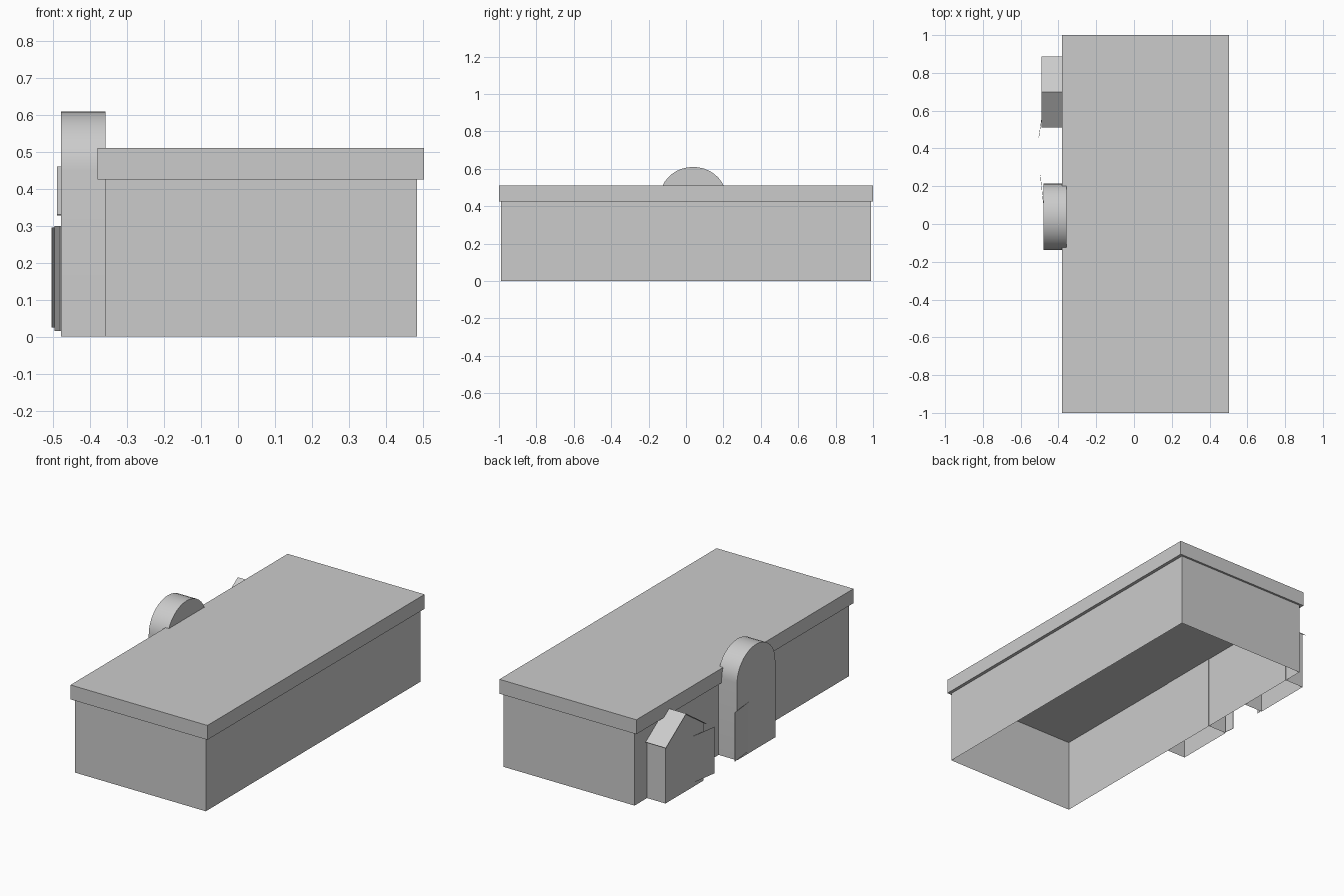
import bpy
import bmesh
from math import cos, sin, pi, radians

cube = bpy.data.objects.get("Cube")
if cube:
    bpy.data.objects.remove(cube, do_unlink=True)

GREY = (0.6, 0.6, 0.6, 1.0)
plaster = bpy.data.materials.new("plain_grey")
plaster.use_nodes = True
plaster.diffuse_color = GREY
plaster.node_tree.nodes["Principled BSDF"].inputs["Base Color"].default_value = GREY


def finish(name, bm):
    mesh = bpy.data.meshes.new(name)
    bm.to_mesh(mesh)
    bm.free()
    mesh.materials.append(plaster)
    obj = bpy.data.objects.new(name, mesh)
    bpy.context.collection.objects.link(obj)
    return obj


def thicken(obj, thickness, offset):
    mod = obj.modifiers.new("thickness", 'SOLIDIFY')
    mod.thickness = thickness
    mod.offset = offset


def prism(name, profile, x0, x1, closed=False, caps=True):
    """Extrude a counter-clockwise (y, z) profile along x; an open one has no floor."""
    bm = bmesh.new()
    a = [bm.verts.new((x0, y, z)) for y, z in profile]
    b = [bm.verts.new((x1, y, z)) for y, z in profile]
    n = len(profile)
    for i in range(n if closed else n - 1):
        j = (i + 1) % n
        bm.faces.new((a[i], a[j], b[j], b[i]))
    if caps:
        bm.faces.new(b)
        bm.faces.new(a[::-1])
    return finish(name, bm)


def rect(y, z0, z1):
    return [(y, z0), (y, z1), (-y, z1), (-y, z0)]


def door(name, hinge, free, z0, z1):
    """Thin door leaf standing ajar between two (x, y) points."""
    bm = bmesh.new()
    corners = [(*hinge, z0), (*free, z0), (*free, z1), (*hinge, z1)]
    bm.faces.new([bm.verts.new(c) for c in corners])
    thicken(finish(name, bm), 0.002, 0)


# Main hall, open underneath, and its overhanging flat roof slab
prism("hall_walls", rect(0.988, 0, 0.43), -0.36, 0.484)
prism("roof_slab", rect(1.0, 0.426, 0.51), -0.38, 0.503, closed=True)

# Round-topped entrance
MID, HALF, SPRING, RISE, STEPS = 0.038, 0.176, 0.45, 0.16, 18
arch = [(MID + HALF * cos(pi * i / STEPS), SPRING + RISE * sin(pi * i / STEPS))
        for i in range(STEPS + 1)]
arch = [(MID + HALF, 0)] + arch + [(MID - HALF, 0)]
entrance = prism("arched_entrance", arch, -0.479, -0.358)
bpy.ops.object.select_all(action='DESELECT')
entrance.select_set(True)
bpy.context.view_layer.objects.active = entrance
bpy.ops.object.shade_smooth_by_angle(angle=radians(30))
door("arched_entrance_door", (-0.48, 0.11), (-0.496, 0.26), 0.015, 0.3)

# Gabled porch with a thin overhanging roof
gable = [(0.873, 0), (0.873, 0.336), (0.698, 0.456), (0.523, 0.336), (0.523, 0)]
prism("gabled_porch", gable, -0.479, -0.358)
porch_roof = prism("porch_roof", [(0.886, 0.331), (0.698, 0.46), (0.51, 0.331)],
                   -0.49, -0.36, caps=False)
thicken(porch_roof, 0.003, -1)
door("porch_door", (-0.48, 0.617), (-0.504, 0.458), 0.025, 0.296)
